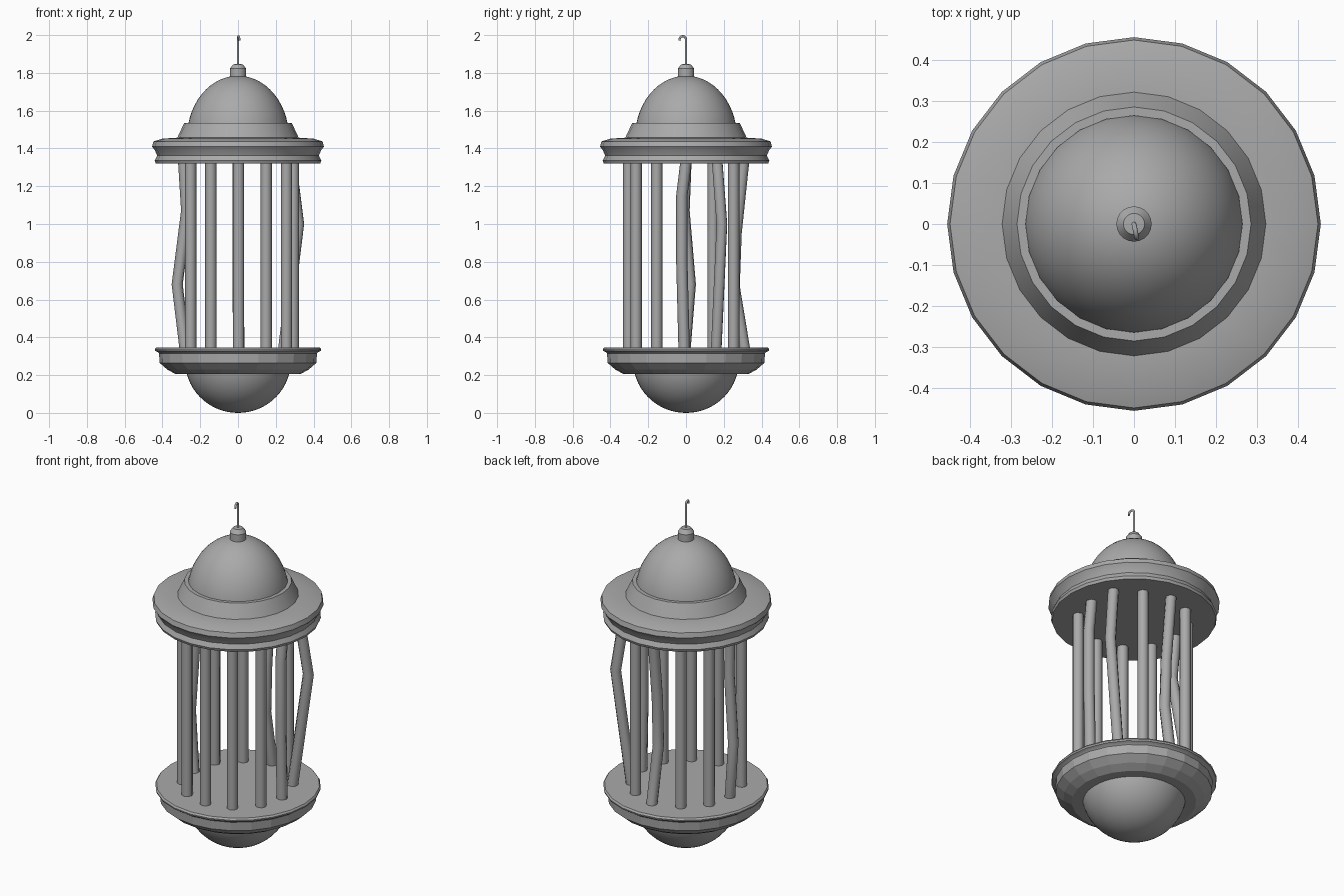
import bpy, bmesh, math
from math import sin, cos, pi, radians

if "Cube" in bpy.data.objects:
    bpy.data.objects.remove(bpy.data.objects["Cube"], do_unlink=True)

grey = bpy.data.materials.new("plain grey")
grey.use_nodes = True
COLOUR = (0.4, 0.4, 0.4, 1)
grey.diffuse_color = COLOUR
grey.node_tree.nodes["Principled BSDF"].inputs["Base Color"].default_value = COLOUR


def select_only(obj):
    bpy.ops.object.select_all(action="DESELECT")
    obj.select_set(True)
    bpy.context.view_layer.objects.active = obj


def lathe(name, profile, sides=24, smooth=True):
    """Revolve (radius, height) points about z; zero radius makes a pole."""
    bm = bmesh.new()
    rings = []
    for r, z in profile:
        if r < 1e-4:
            rings.append([bm.verts.new((0, 0, z))] * sides)
        else:
            rings.append([bm.verts.new((r * cos(2 * pi * i / sides),
                                        r * sin(2 * pi * i / sides), z))
                          for i in range(sides)])
    for low, high in zip(rings, rings[1:]):
        for i in range(sides):
            j = (i + 1) % sides
            corners = dict.fromkeys((low[i], low[j], high[j], high[i]))
            bm.faces.new(list(corners))
    bmesh.ops.recalc_face_normals(bm, faces=bm.faces)
    mesh = bpy.data.meshes.new(name)
    bm.to_mesh(mesh)
    bm.free()
    obj = bpy.data.objects.new(name, mesh)
    bpy.context.collection.objects.link(obj)
    mesh.materials.append(grey)
    if smooth:
        select_only(obj)
        bpy.ops.object.shade_smooth_by_angle(angle=radians(30))
    return obj


def tube(name, points, radius, resolution=2):
    """Round rod along a list of points."""
    curve = bpy.data.curves.new(name, "CURVE")
    curve.dimensions = "3D"
    curve.bevel_depth = radius
    curve.bevel_resolution = resolution
    curve.use_fill_caps = True
    spline = curve.splines.new("POLY")
    spline.points.add(len(points) - 1)
    for p, co in zip(spline.points, points):
        p.co = (*co, 1)
    obj = bpy.data.objects.new(name, curve)
    bpy.context.collection.objects.link(obj)
    curve.materials.append(grey)
    select_only(obj)
    bpy.ops.object.convert(target="MESH")
    bpy.ops.object.shade_smooth_by_angle(angle=radians(50))
    return obj


def arc(radius, height, centre, start, end, steps=14):
    """Elliptical profile between two elevation angles in degrees."""
    angles = [radians(start + (end - start) * i / steps) for i in range(steps + 1)]
    return [(radius * cos(a), centre + height * sin(a)) for a in angles]


# Base: bowl, faceted basin and floor lip
lathe("bottom_bowl", arc(0.28, 0.275, 0.275, -90, -8), sides=48)
lathe("base_basin", [(0, 0.205), (0.33, 0.205), (0.375, 0.23), (0.415, 0.265),
                     (0.418, 0.315)], smooth=False)
lathe("base_floor", [(0.418, 0.315), (0.425, 0.322), (0.438, 0.328), (0.44, 0.337),
                     (0.433, 0.347), (0, 0.347)])

# Roof: moulded rim, sloping collar and dome
lathe("roof_rim", [(0, 1.32), (0.435, 1.32), (0.441, 1.335), (0.428, 1.362),
                   (0.44, 1.39), (0.455, 1.41), (0.448, 1.437), (0.40, 1.452),
                   (0.32, 1.457), (0, 1.457)])
lathe("roof_collar", [(0.322, 1.455), (0.285, 1.535), (0.264, 1.535), (0.264, 1.455)])
lathe("roof_dome", arc(0.27, 0.328, 1.457, 0, 90), sides=48)

# Finial and hanging hook
lathe("finial", [(0, 1.76), (0.043, 1.76), (0.043, 1.822), (0.026, 1.845), (0, 1.848)],
      sides=20)
hook = [(0, 0, 1.83)]
for step in range(11):
    a = radians(20 * step)
    out = 0.017 * (1 - cos(a))
    hook.append((0.2 * out, -out, 1.977 + 0.017 * sin(a)))
tube("hanging_hook", hook, 0.006)

# Cage bars: twelve on a ring, four of them bent
FLOOR, CEILING = 0.335, 1.33
bent = {
    0: [(0.293, -0.01, FLOOR), (0.293, -0.022, 0.8), (0.293, -0.022, 1.15),
        (0.293, 0, CEILING)],
    1: [(0.24, 0.16, FLOOR), (0.322, 0.19, 1.0), (0.28, 0.165, CEILING)],
    3: [(0.005, 0.31, FLOOR), (0, 0.255, 0.67), (0, 0.265, 0.95), (0, 0.305, CEILING)],
    6: [(-0.28, -0.005, FLOOR), (-0.322, 0.023, 0.68), (-0.272, -0.01, 1.07),
        (-0.288, 0, CEILING)],
}
for i in range(12):
    a = 2 * pi * i / 12
    x, y = 0.003 + 0.293 * cos(a), 0.298 * sin(a) - 0.006
    path = bent.get(i, [(x, y, FLOOR), (x, y, CEILING)])
    tube(f"cage_bar_{i + 1}", path, 0.03)
